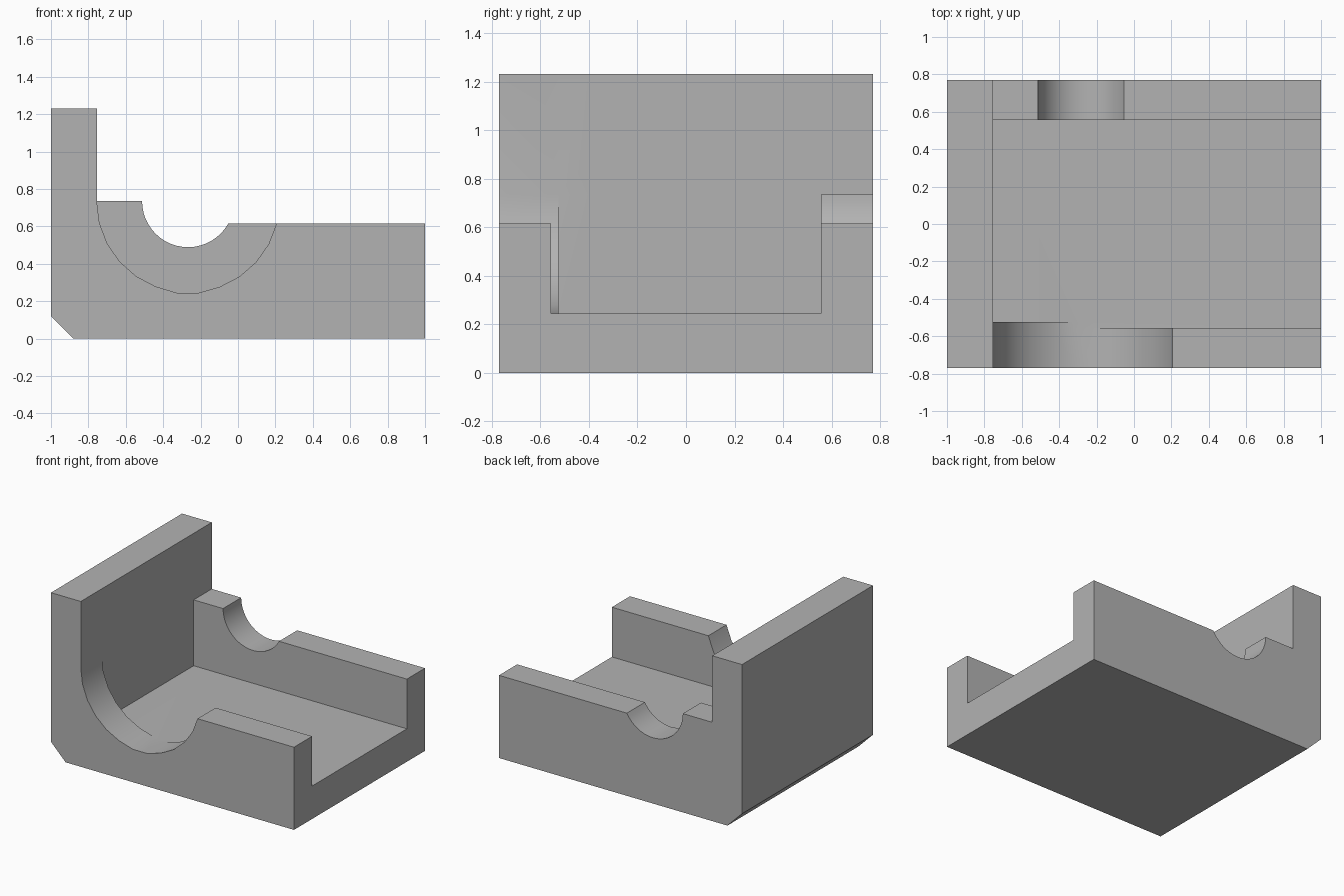
import bpy, bmesh, math

if "Cube" in bpy.data.objects:
    bpy.data.objects.remove(bpy.data.objects["Cube"])

WALL_X, FLOOR, RAIL, STEP = -0.755, 0.245, 0.615, 0.735
CX, R_BIG, R_SMALL = -0.267, 0.488, 0.246
Y0, Y1 = -0.77, 0.77

grey = bpy.data.materials.new("plain grey")
grey.use_nodes = True
grey.diffuse_color = (0.45, 0.45, 0.45, 1)
grey.node_tree.nodes["Principled BSDF"].inputs["Base Color"].default_value = (0.45, 0.45, 0.45, 1)


def prism(name, profile, y0, y1):
    """Extrude an x-z profile from y0 to y1."""
    bm = bmesh.new()
    face = bm.faces.new([bm.verts.new((x, y0, z)) for x, z in profile])
    out = bmesh.ops.extrude_face_region(bm, geom=[face])
    moved = [v for v in out["geom"] if isinstance(v, bmesh.types.BMVert)]
    bmesh.ops.translate(bm, vec=(0, y1 - y0, 0), verts=moved)
    bmesh.ops.recalc_face_normals(bm, faces=bm.faces)
    mesh = bpy.data.meshes.new(name)
    bm.to_mesh(mesh)
    bm.free()
    mesh.materials.append(grey)
    obj = bpy.data.objects.new(name, mesh)
    bpy.context.collection.objects.link(obj)
    return obj


def saddle(radius, steps):
    """Arc from the step height down and up to the rail height."""
    end = 2 * math.pi - math.asin((STEP - RAIL) / radius)
    angles = [math.pi + (end - math.pi) * i / steps for i in range(steps + 1)]
    return [(CX + radius * math.cos(a), STEP + radius * math.sin(a)) for a in angles]


# Body: tall end wall, stepped rail with small saddle, chamfered lower corner
body = prism("cradle_body", [(-0.88, 0), (1, 0), (1, RAIL)]
             + saddle(R_SMALL, 20)[::-1]
             + [(WALL_X, STEP), (WALL_X, 1.23), (-1, 1.23), (-1, 0.12)], Y0, Y1)

# Cutters: open channel, wider channel past the thick rib, large front saddle
big = [(x, FLOOR if z < FLOOR + 0.01 else z) for x, z in saddle(R_BIG, 12)]
big[0] = (WALL_X, STEP)


def box(x0):
    return [(x0, FLOOR), (1.2, FLOOR), (1.2, 2), (x0, 2)]


cutters = [
    prism("channel_cutter", box(WALL_X), -0.525, 0.557),
    prism("wide_channel_cutter", box(CX), -0.557, 0.3),
    prism("front_saddle_cutter", big + [(big[-1][0], 2), (WALL_X, 2)], -1, -0.4),
]
bpy.context.view_layer.objects.active = body
body.select_set(True)
for cutter in cutters:
    cutter.hide_render = True
    mod = body.modifiers.new(cutter.name, 'BOOLEAN')
    mod.operation, mod.solver, mod.object = 'DIFFERENCE', 'EXACT', cutter
    bpy.ops.object.modifier_apply(modifier=mod.name)
    bpy.data.objects.remove(cutter)

bpy.ops.object.shade_smooth_by_angle(angle=math.radians(25))
